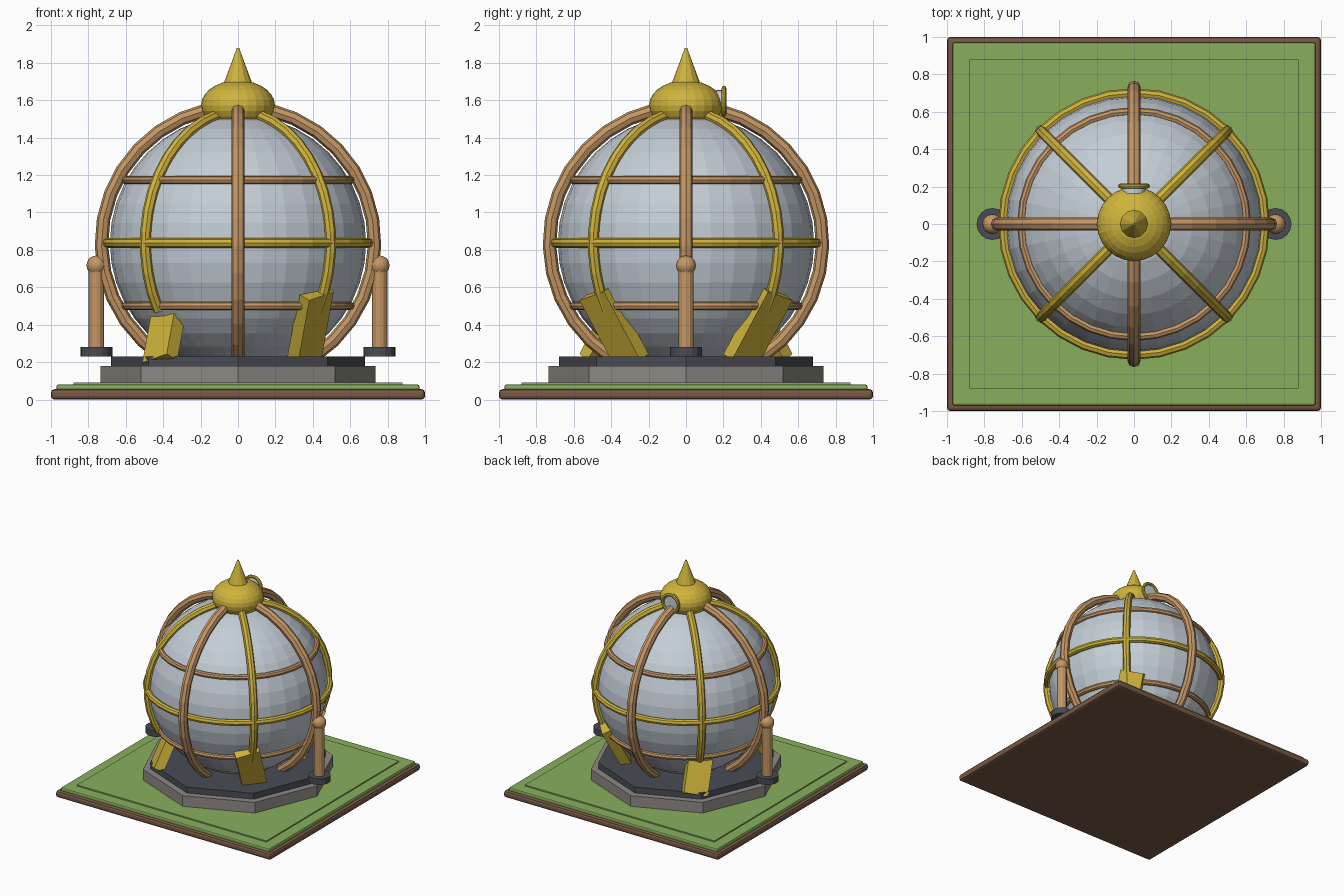
import bpy, bmesh
from math import radians, sin, cos, pi
from mathutils import Matrix, Vector, Euler

if "Cube" in bpy.data.objects:
    bpy.data.objects.remove(bpy.data.objects["Cube"])


def material(name, r, g, b):
    m = bpy.data.materials.new(name)
    m.use_nodes = True
    m.diffuse_color = (r, g, b, 1)
    m.node_tree.nodes["Principled BSDF"].inputs["Base Color"].default_value = (r, g, b, 1)
    return m


WOOD = material("dark wood", .19, .10, .06)
GRASS = material("grass green", .25, .43, .11)
STONE = material("stone grey", .27, .25, .235)
SLATE = material("slate", .065, .072, .088)
SILVER = material("silver", .55, .61, .67)
GOLD = material("gold", .62, .45, .045)
COPPER = material("copper", .56, .31, .13)
GLASS = material("pale glass", .55, .66, .74)

MID = .837  # height of the globe centre


def finish(name, bm, mat, matrix=None):
    mesh = bpy.data.meshes.new(name)
    bm.to_mesh(mesh)
    bm.free()
    mesh.materials.append(mat)
    ob = bpy.data.objects.new(name, mesh)
    bpy.context.collection.objects.link(ob)
    if matrix:
        ob.matrix_world = matrix
    return ob


def box(name, size, matrix, mat, bevel=0):
    bm = bmesh.new()
    bmesh.ops.create_cube(bm, size=1)
    bmesh.ops.scale(bm, vec=size, verts=bm.verts)
    ob = finish(name, bm, mat, matrix)
    if bevel:
        mod = ob.modifiers.new("Bevel", "BEVEL")
        mod.width, mod.segments = bevel, 2
    return ob


def cone(name, r1, r2, low, high, sides, mat, x=0, y=0):
    bm = bmesh.new()
    bmesh.ops.create_cone(bm, cap_ends=True, segments=sides, radius1=r1, radius2=r2, depth=high - low)
    return finish(name, bm, mat, Matrix.Translation((x, y, (low + high) / 2)))


def ball(name, radius, centre, u, v, mat, squash=1):
    bm = bmesh.new()
    bmesh.ops.create_uvsphere(bm, u_segments=u, v_segments=v, radius=radius)
    bmesh.ops.scale(bm, vec=(1, 1, squash), verts=bm.verts)
    return finish(name, bm, mat, Matrix.Translation(centre))


def tube(name, points, radius, mat, closed=False):
    cu = bpy.data.curves.new(name, "CURVE")
    cu.dimensions = "3D"
    cu.bevel_depth, cu.bevel_resolution, cu.use_fill_caps = radius, 2, True
    sp = cu.splines.new("POLY")
    sp.points.add(len(points) - 1)
    for p, co in zip(sp.points, points):
        p.co = (*co, 1)
    sp.use_cyclic_u, sp.use_smooth = closed, False
    cu.materials.append(mat)
    ob = bpy.data.objects.new(name, cu)
    bpy.context.collection.objects.link(ob)
    return ob


def hoop(name, major, z, minor, mat):
    angles = [2 * pi * i / 32 for i in range(32)]
    return tube(name, [(major * cos(a), major * sin(a), z) for a in angles], minor, mat, True)


def rib(name, azimuth, radius, low, high, minor, mat, steps=12):
    pts = []
    for i in range(steps + 1):
        e = radians(low + (high - low) * i / steps)
        pts.append((radius * cos(e) * cos(azimuth), radius * cos(e) * sin(azimuth), MID + radius * sin(e)))
    return tube(name, pts, minor, mat)


# Lawn and plinth
box("ground_tray", (2, 2, .055), Matrix.Translation((0, 0, .0275)), WOOD, .018)
box("lawn", (1.94, 1.94, .04), Matrix.Translation((0, 0, .06)), GRASS, .01)
box("lawn_center", (1.76, 1.76, .03), Matrix.Translation((0, 0, .075)), GRASS)
cone("plinth", .735, .735, .08, .18, 8, STONE)
cone("plinth_top", .678, .678, .18, .23, 8, SLATE)

# Globe and horizontal bands
ball("globe", .685, (0, 0, MID), 32, 20, SILVER)
hoop("equator_band", .70, MID, .026, GOLD)
hoop("upper_band", .603, 1.173, .022, COPPER)
hoop("lower_band", .603, .50, .022, COPPER)

# Cage ribs
for i in range(4):
    a = i * pi / 2
    rib(f"copper_rib_{i + 1}", a, .73, -57, 77, .036, COPPER)
    rib(f"gold_rib_{i + 1}", a + pi / 4, .70, -31, 76, .03, GOLD)

# Leaning support blocks
lean = Euler((radians(26), radians(-14), radians(45))).to_matrix().to_4x4()
flip = Matrix.Scale(-1, 4, Vector((0, 1, 0)))
side_flip = Matrix.Scale(-1, 4, Vector((1, 0, 0)))
for sx, side in ((1, "left"), (-1, "right")):
    for sy, end in ((-1, "front"), (1, "back")):
        # the box is symmetric, so mirroring it twice gives a plain rotation
        turn = lean if sx * sy < 0 else flip @ lean @ side_flip
        box(f"support_{end}_{side}", (.19, .08, .42),
            Matrix.Translation((sx * .385, sy * .385, .387)) @ turn, GOLD)

# Side posts
for x, side in ((.757, "left"), (-.757, "right")):
    cone(f"post_foot_{side}", .085, .085, .23, .28, 16, SLATE, x)
    cone(f"post_{side}", .041, .041, .27, .71, 12, COPPER, x)
    ball(f"post_knob_{side}", .053, (x, 0, .717), 16, 10, COPPER)

# Cap and spire
ball("cap", .198, (0, 0, 1.572), 24, 14, GOLD, .68)
cone("spire", .08, .006, 1.68, 1.88, 12, GOLD)

# Round window on the back of the cap
ring = [(.072 * cos(2 * pi * i / 20), .203, 1.592 + .072 * sin(2 * pi * i / 20)) for i in range(20)]
tube("window_frame", ring, .013, GOLD, True)
pane = cone("window_pane", .062, .062, 0, .04, 20, GLASS)
pane.matrix_world = Matrix.Translation((0, .182, 1.592)) @ Matrix.Rotation(pi / 2, 4, "X")
